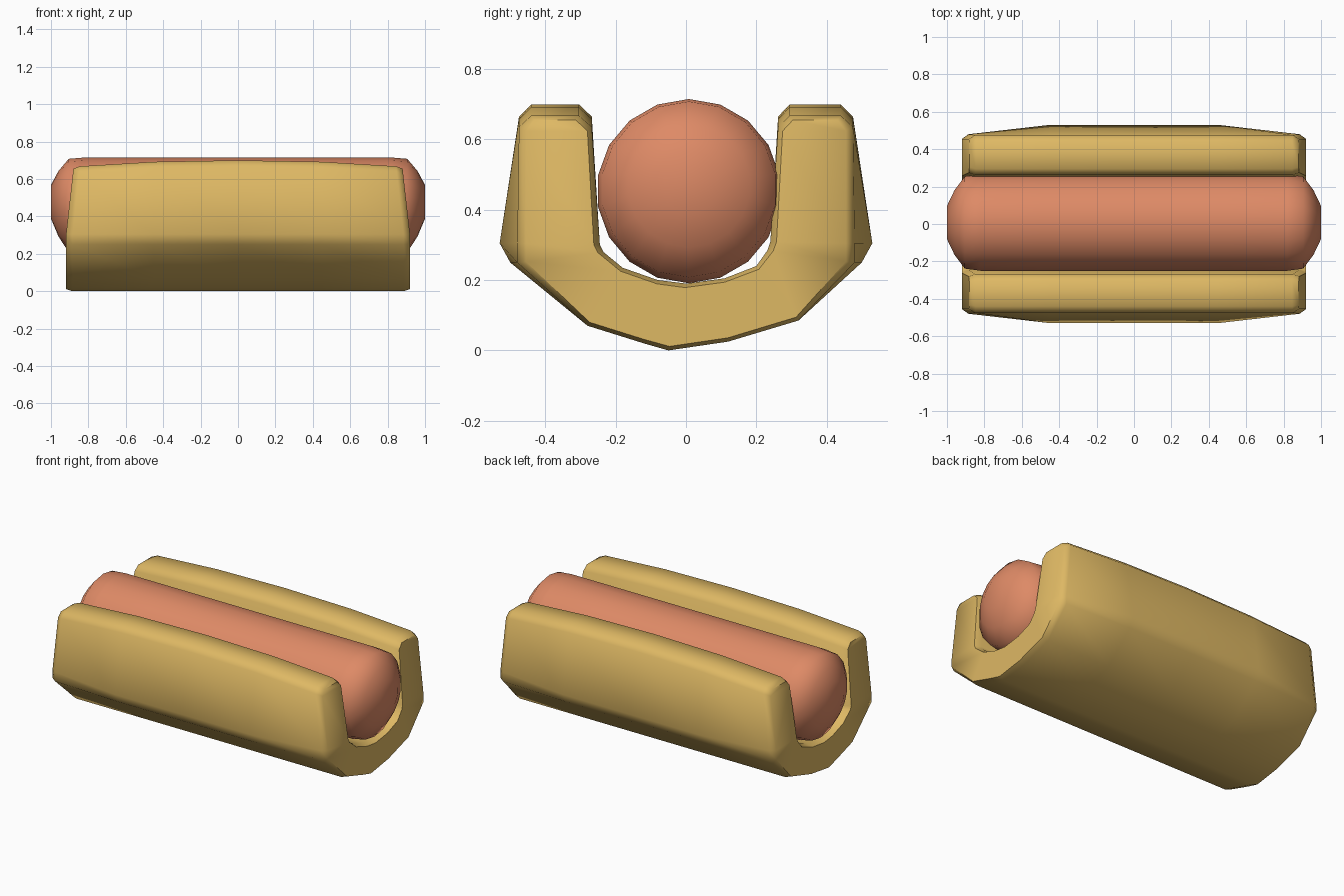
import bpy
import bmesh
from math import sin, cos, pi, radians

cube = bpy.data.objects.get("Cube")
if cube:
    bpy.data.objects.remove(cube)


def make_material(name, rgb):
    mat = bpy.data.materials.new(name)
    mat.use_nodes = True
    mat.diffuse_color = (*rgb, 1)
    bsdf = mat.node_tree.nodes["Principled BSDF"]
    bsdf.inputs["Base Color"].default_value = (*rgb, 1)
    bsdf.inputs["Roughness"].default_value = 0.7
    return mat


def loft(name, rings, material, angle):
    """Join closed rings of equal length into one smooth solid."""
    bm = bmesh.new()
    loops = [[bm.verts.new(p) for p in ring] for ring in rings]
    count = len(loops[0])
    for a, b in zip(loops, loops[1:]):
        for i in range(count):
            j = (i + 1) % count
            bm.faces.new((a[i], a[j], b[j], b[i]))
    return bm, loops


def finish(name, bm, material, angle):
    bmesh.ops.recalc_face_normals(bm, faces=bm.faces)
    mesh = bpy.data.meshes.new(name)
    bm.to_mesh(mesh)
    bm.free()
    mesh.materials.append(material)
    obj = bpy.data.objects.new(name, mesh)
    bpy.context.collection.objects.link(obj)
    bpy.ops.object.select_all(action='DESELECT')
    obj.select_set(True)
    bpy.context.view_layer.objects.active = obj
    bpy.ops.object.shade_smooth_by_angle(angle=radians(angle))
    return obj


bread = make_material("golden bread", (0.73, 0.48, 0.127))
meat = make_material("sausage pink", (0.73, 0.254, 0.133))

# Bun cross-section: matching outer and inner points of the U shape (y, z)
outer = [(-.44, .70), (-.475, .665), (-.53, .305), (-.50, .25), (-.28, .07),
         (-.12, .02), (-.05, 0), (.12, .025), (.32, .085), (.50, .25),
         (.53, .305), (.475, .665), (.44, .70)]
inner = [(-.305, .70), (-.268, .665), (-.245, .30), (-.235, .28), (-.18, .235),
         (-.08, .20), (0, .19), (.11, .205), (.20, .24), (.232, .285),
         (.24, .31), (.262, .665), (.295, .70)]


def bun_ring(x, limit, drop, inset):
    """Section of the bun, narrowed, lowered at the top and inset at the ends."""
    def place(p, partner):
        y = p[0] + (partner[0] - p[0]) * inset
        z = p[1] + (partner[1] - p[1]) * inset
        y = max(-limit, min(limit, y))
        rise = max(0, (z - .3) / .4)
        lean = .04 * rise if abs(x) > .8 else 0
        return (x - lean if x > 0 else x + lean, y, z - drop * rise)
    out = [place(p, q) for p, q in zip(outer, inner)]
    back = [place(q, p) for p, q in zip(outer, inner)]
    return out + back[::-1]


half = [(.45, .53, .008, 0), (.885, .48, .032, 0), (.92, .455, .045, .06)]
sections = [(-x, *rest) for x, *rest in reversed(half)] + [(0, .53, 0, 0)] + half
bm, loops = loft("bun", [bun_ring(*s) for s in sections], bread, 50)

# U-shaped end faces of the bun
for loop in (loops[0], loops[-1]):
    for i in range(len(outer) - 1):
        bm.faces.new((loop[i], loop[i + 1], loop[-2 - i], loop[-1 - i]))
finish("bun", bm, bread, 60)

# Sausage: round rings along x with domed ends (x, radius, centre height)
tip = [(.5, .262, .453), (.82, .262, .453), (.905, .25, .458),
       (.96, .175, .468), (1, .09, .478)]
rings = [(-x, r, z) for x, r, z in reversed(tip)] + tip
sides = 18
points = [[(x, .008 + r * sin(2 * pi * i / sides), z + r * cos(2 * pi * i / sides))
           for i in range(sides)] for x, r, z in rings]
bm, loops = loft("sausage", points, meat, 60)
for loop in (loops[0], loops[-1]):
    bm.faces.new(loop)
finish("sausage", bm, meat, 70)
